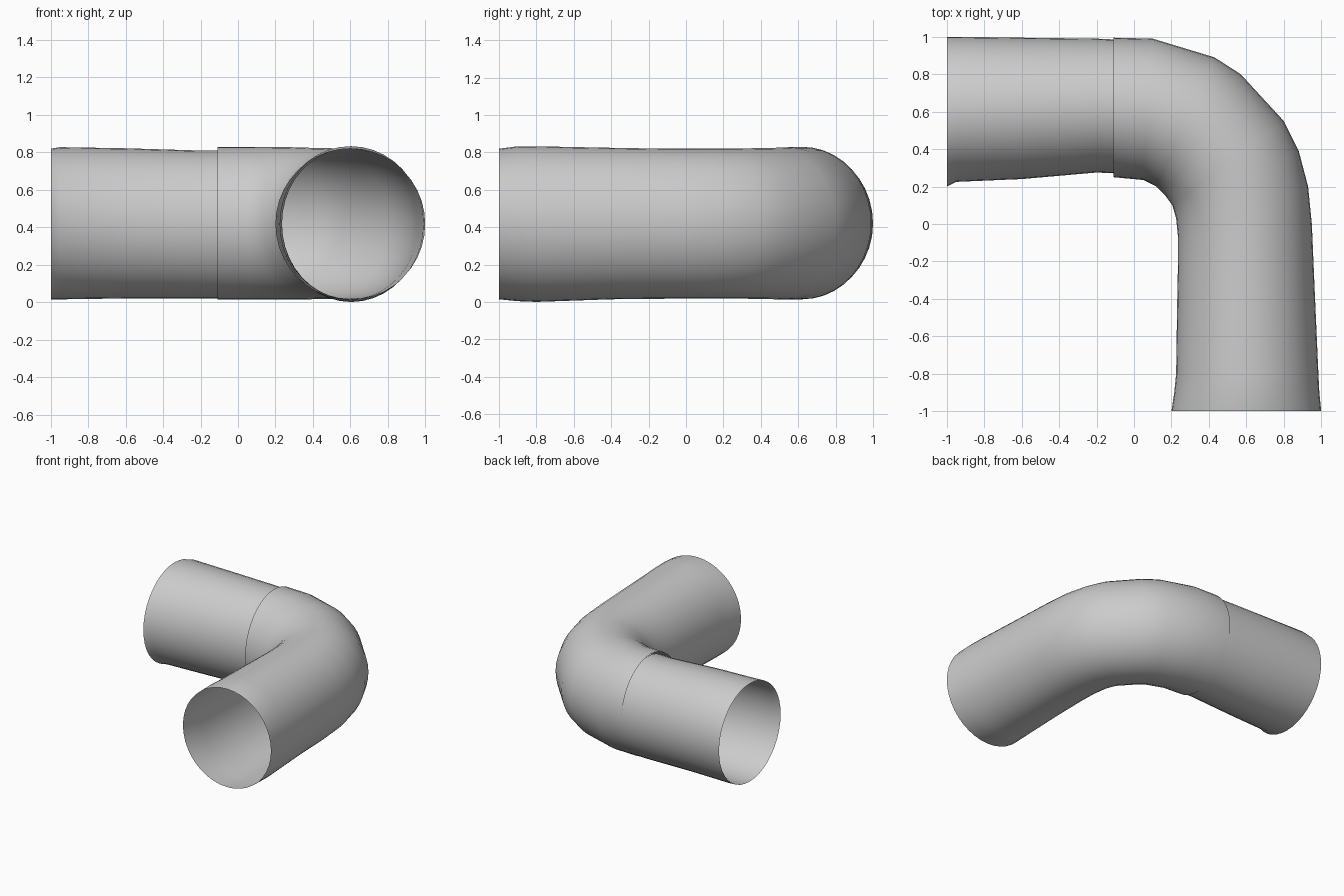
import bpy
import bmesh
import math
from mathutils import Vector

default_cube = bpy.data.objects.get("Cube")
if default_cube:
    bpy.data.objects.remove(default_cube, do_unlink=True)

SIDES = 40

# One plain grey for the whole pipe
grey = bpy.data.materials.new("plain grey")
grey.use_nodes = True
grey_value = (0.6, 0.6, 0.6, 1.0)
grey.diffuse_color = grey_value
grey.node_tree.nodes["Principled BSDF"].inputs["Base Color"].default_value = grey_value


def add_ring(bm, inner, outer, low, high):
    """Add an upright oval spanning the inner and outer wall of the pipe."""
    inner, outer = Vector((*inner, 0)), Vector((*outer, 0))
    centre = (inner + outer) / 2
    centre.z = (low + high) / 2
    across = (outer - inner) / 2
    up = Vector((0, 0, (high - low) / 2))
    angles = [math.tau * i / SIDES for i in range(SIDES)]
    return [bm.verts.new(centre + across * math.cos(a) + up * math.sin(a)) for a in angles]


def make_tube(name, sections):
    """Bridge successive rings into a thin smooth tube with open ends."""
    bm = bmesh.new()
    rings = [add_ring(bm, *section) for section in sections]
    for first, second in zip(rings, rings[1:]):
        for i in range(SIDES):
            j = (i + 1) % SIDES
            face = bm.faces.new((first[i], first[j], second[j], second[i]))
            face.smooth = True
    bmesh.ops.recalc_face_normals(bm, faces=bm.faces)
    mesh = bpy.data.meshes.new(name)
    bm.to_mesh(mesh)
    bm.free()
    mesh.materials.append(grey)
    tube = bpy.data.objects.new(name, mesh)
    bpy.context.collection.objects.link(tube)
    return tube


# Straight branch, slightly flared at its mouth and tapering into the elbow
make_tube("straight_pipe", [
    ((-1, 0.2), (-1, 1), 0.015, 0.82),
    ((-0.95, 0.225), (-0.95, 1), 0.015, 0.828),
    ((-0.6, 0.24), (-0.6, 0.995), 0.02, 0.822),
    ((-0.2, 0.275), (-0.2, 0.99), 0.02, 0.81),
    ((-0.09, 0.27), (-0.09, 0.985), 0.02, 0.81),
])

# Bend and front branch, overlapping the straight pipe with a small step
make_tube("elbow_pipe", [
    ((-0.11, 0.25), (-0.11, 0.995), 0.015, 0.83),
    ((0.05, 0.235), (0.1, 0.99), 0.015, 0.83),
    ((0.12, 0.2), (0.43, 0.89), 0.015, 0.828),
    ((0.165, 0.155), (0.57, 0.8), 0.015, 0.825),
    ((0.205, 0.1), (0.8, 0.55), 0.018, 0.822),
    ((0.225, 0.03), (0.88, 0.39), 0.018, 0.82),
    ((0.235, -0.07), (0.93, 0.2), 0.018, 0.82),
    ((0.235, -0.2), (0.95, 0), 0.018, 0.82),
    ((0.23, -0.45), (0.965, -0.35), 0.015, 0.825),
    ((0.225, -0.8), (0.985, -0.8), 0.001, 0.833),
    ((0.215, -0.9), (0.99, -0.9), 0.005, 0.833),
    ((0.2, -1), (1, -1), 0.015, 0.82),
])
